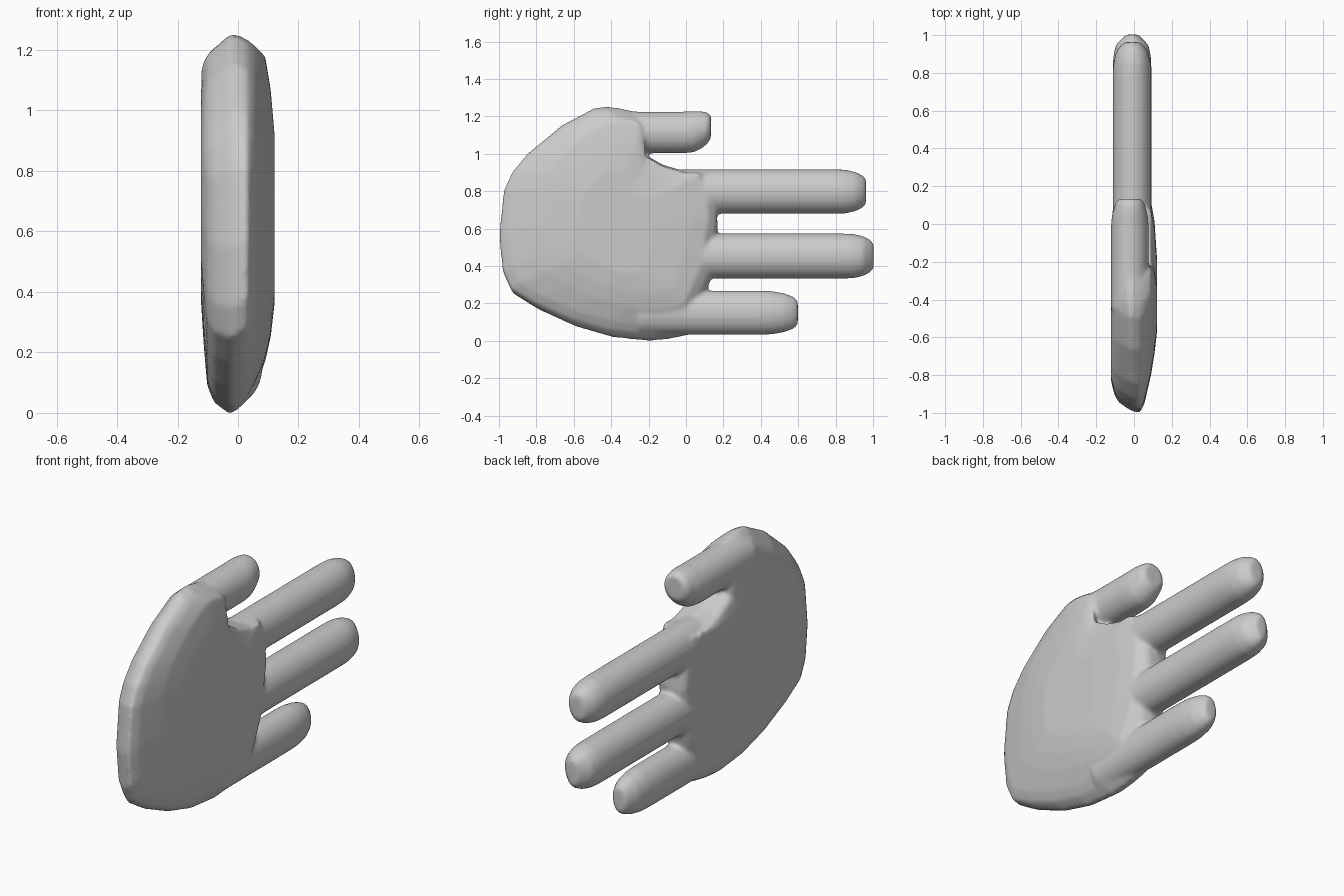
import bpy, bmesh
from math import cos, sin, pi

if "Cube" in bpy.data.objects:
    bpy.data.objects.remove(bpy.data.objects["Cube"])


def loft(bm, rings):
    """Skin a list of equal-length point rings and cap both ends."""
    vs = [[bm.verts.new(p) for p in ring] for ring in rings]
    n = len(vs[0])
    for a, b in zip(vs, vs[1:]):
        for i in range(n):
            j = (i + 1) % n
            bm.faces.new((a[i], a[j], b[j], b[i]))
    bm.faces.new(vs[0][::-1])
    bm.faces.new(vs[-1])


def finger(bm, start, end, cx, cz, rx, rz, lift=0.0, tip=0.17, blunt=.4):
    """Round finger along y with a tapered blunt tip."""
    stations = [(start, 1, 1, 0), (end - tip, 1, 1, 0), (end - tip * 0.62, .96, .99, .15),
                (end - tip * 0.3, .84, .88, .5), (end - tip * 0.1, blunt + .22, .74, .8),
                (end + 0.003, blunt, .57, 1)]
    rings = []
    for y, sx, sz, k in stations:
        rings.append([(cx + rx * sx * cos(2 * pi * i / 24), y,
                       cz + lift * k + rz * sz * sin(2 * pi * i / 24)) for i in range(24)])
    loft(bm, rings)


bm = bmesh.new()

# Palm: outline in (y, z), fitted to a y and z range at each depth x
outline = [(-1.0, .55), (-.975, .8), (-.93, .9), (-.85, 1.0), (-.67, 1.15), (-.5, 1.24),
           (-.43, 1.25), (-.36, 1.24), (-.29, 1.225), (-.25, 1.06), (-.25, 1.01), (-.13, .94),
           (0, .9), (.1, .9), (.16, .72), (.17, .6), (.15, .5), (.13, .33), (.11, .26),
           (.0, .03), (-.1, .01), (-.2, 0), (-.4, .02), (-.6, .077), (-.8, .167),
           (-.935, .25), (-.98, .35)]
layers = [(-.123, -.82, -.08, .38, 1.06), (-.113, -.87, .07, .22, 1.14),
          (-.102, -.91, .14, .09, 1.18), (-.08, -.945, .16, .035, 1.205),
          (-.03, -.98, .17, -.003, 1.25), (-.01, -.99, .17, .003, 1.254),
          (.03, -1.003, .17, .04, 1.235), (.056, -.95, .16, .085, 1.215),
          (.09, -.8, .12, .17, 1.18), (.108, -.69, .02, .25, 1.07),
          (.121, -.58, -.17, .36, .92)]
loft(bm, [[(x, y0 + (y + 1) / 1.17 * (y1 - y0), z0 + z / 1.25 * (z1 - z0))
           for y, z in outline] for x, y0, y1, z0, z1 in layers])

# Three fingers and the thumb
finger(bm, -.2, .96, -.01, .798, .103, .119)
finger(bm, -.2, 1.0, -.01, .453, .103, .121, blunt=.3)
finger(bm, -.25, .595, -.01, .15, .09, .118, tip=.22)
finger(bm, -.45, .13, -.022, 1.114, .1, .112, lift=.03, tip=.14, blunt=.55)
bmesh.ops.recalc_face_normals(bm, faces=bm.faces)

mesh = bpy.data.meshes.new("hand")
bm.to_mesh(mesh)
bm.free()
hand = bpy.data.objects.new("hand", mesh)
bpy.context.collection.objects.link(hand)

# Blend the parts into one smooth skin
remesh = hand.modifiers.new("blend", 'REMESH')
remesh.mode = 'VOXEL'
remesh.voxel_size = 0.011
remesh.use_smooth_shade = True
smooth = hand.modifiers.new("soften", 'SMOOTH')
smooth.factor = 0.5
smooth.iterations = 9
